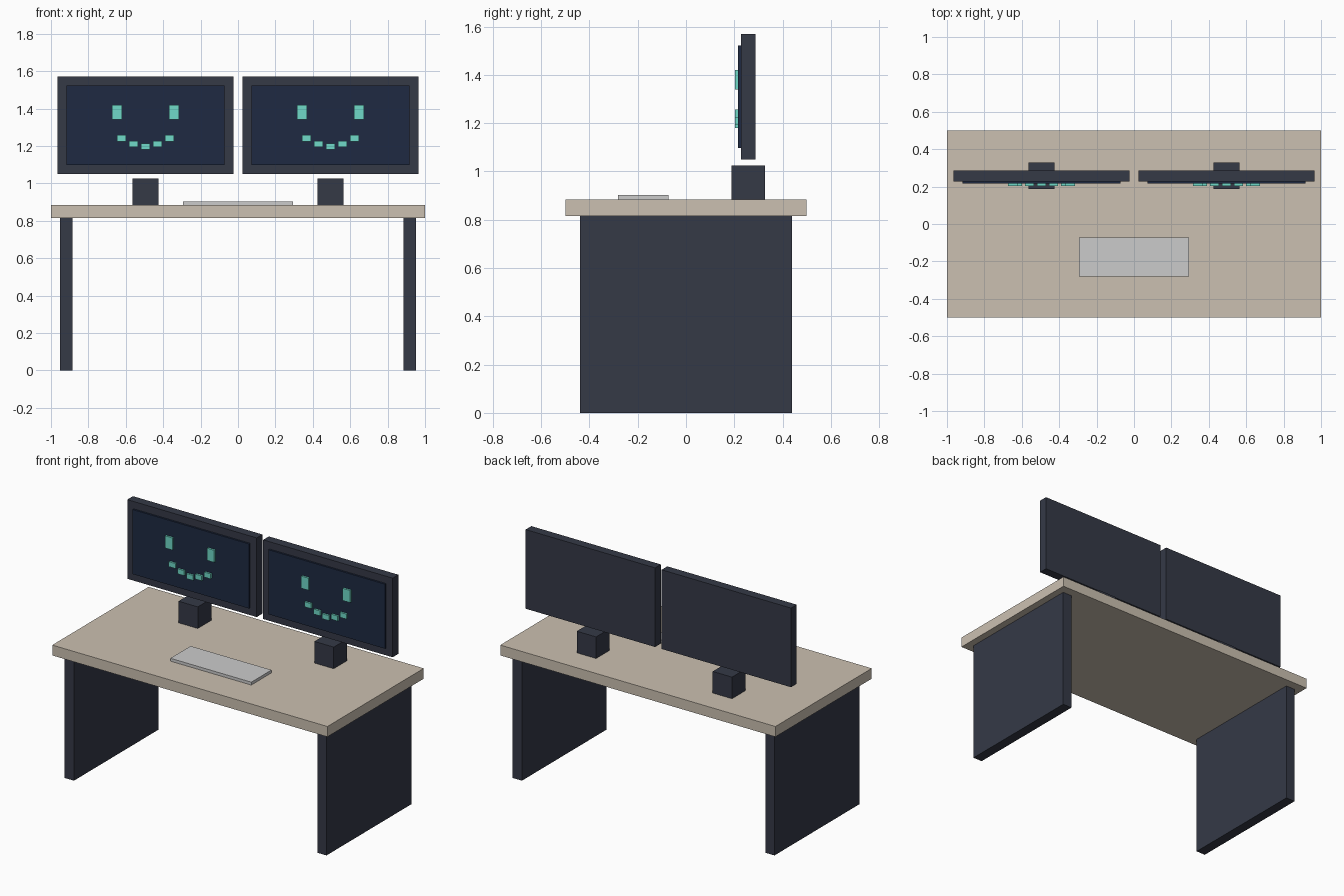
import bpy

if "Cube" in bpy.data.objects:
    bpy.data.objects.remove(bpy.data.objects["Cube"])


def material(name, rgb):
    m = bpy.data.materials.new(name)
    m.diffuse_color = (*rgb, 1.0)
    m.use_nodes = True
    m.node_tree.nodes["Principled BSDF"].inputs["Base Color"].default_value = m.diffuse_color
    return m


wood = material("pale_wood", (0.60, 0.53, 0.44))
dark = material("dark_frame", (0.035, 0.041, 0.062))
navy = material("navy_screen", (0.013, 0.023, 0.055))
teal = material("teal_glow", (0.16, 0.70, 0.58))


def box(name, x, y, z, mat=None):
    """Box given as (min, max) ranges on each axis."""
    bpy.ops.mesh.primitive_cube_add(
        size=1, location=[(a + b) / 2 for a, b in (x, y, z)])
    o = bpy.context.object
    o.name = name
    o.scale = [b - a for a, b in (x, y, z)]
    bpy.ops.object.transform_apply(location=False, rotation=False, scale=True)
    if mat:
        o.data.materials.append(mat)
    return o


def span(centre, width):
    return (centre - width / 2, centre + width / 2)


# Desk top and keyboard
box("desk_top", (-1, 1), (-0.5, 0.5), (0.815, 0.883), wood)
box("keyboard", (-0.294, 0.294), (-0.282, -0.072), (0.883, 0.902))

for side, s in (("left", -1), ("right", 1)):
    # Panel leg
    box(side + "_leg", span(s * 0.918, 0.067), (-0.44, 0.44), (0, 0.815), dark)

    # Monitor: stand block, floating casing and raised screen
    cx = s * 0.494
    box(side + "_stand", span(cx, 0.14), (0.188, 0.328), (0.883, 1.025), dark)
    box(side + "_monitor", span(cx, 0.941), (0.228, 0.287), (1.05, 1.57), dark)
    box(side + "_screen", span(cx, 0.846), (0.216, 0.228), (1.098, 1.522), navy)

    # Smiling face: two eyes and a stepped mouth
    face_y = (0.203, 0.216)
    for e in (-1, 1):
        box(side + "_eye", span(cx + e * 0.152, 0.054), face_y, (1.34, 1.42), teal)
    for i in range(-2, 3):
        z = (1.197, 1.211, 1.241)[abs(i)]
        box(side + "_mouth", span(cx + i * 0.064, 0.048), face_y, span(z, 0.033), teal)
